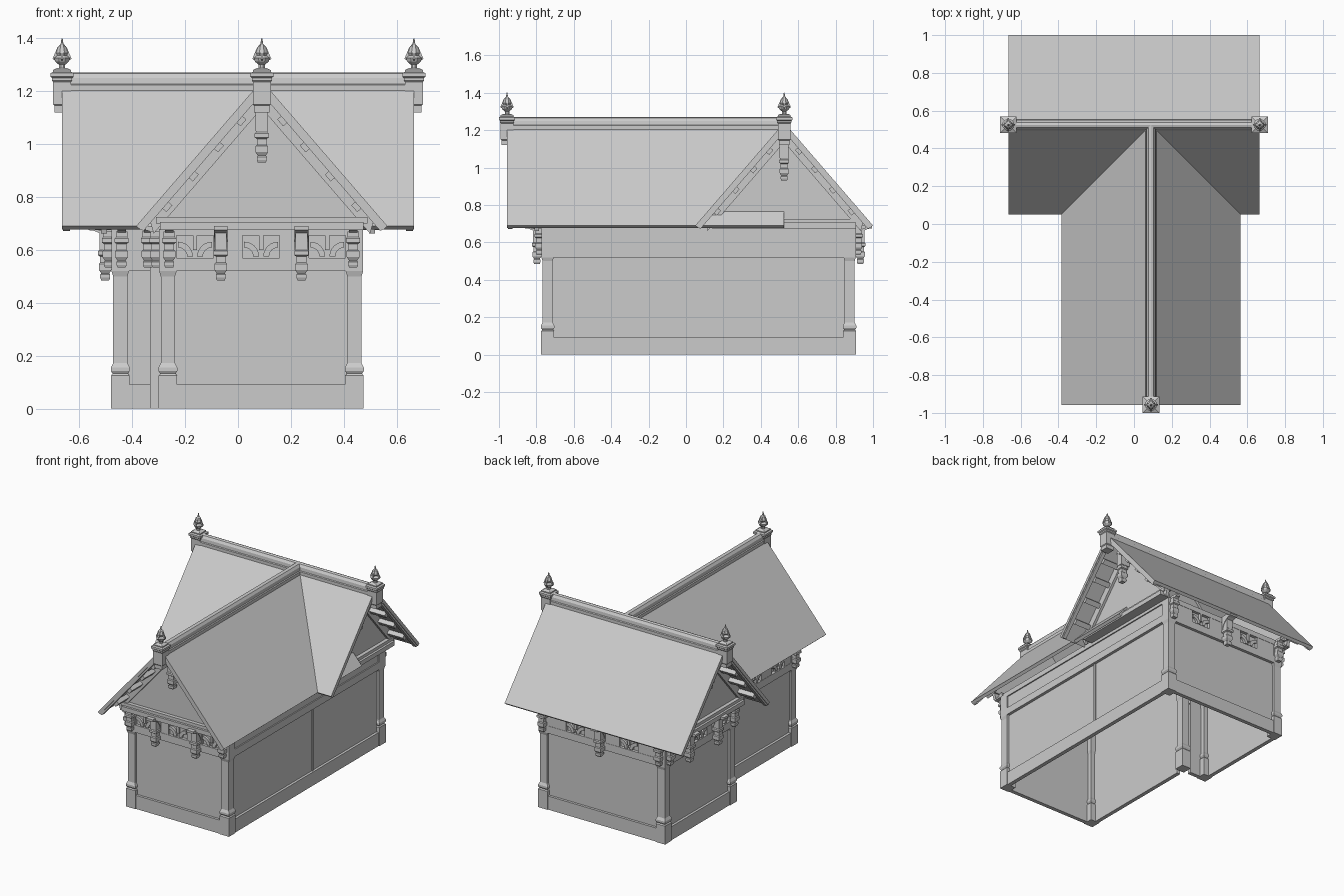
import bpy, bmesh, math
from mathutils import Matrix, Vector

cube = bpy.data.objects.get("Cube")
if cube:
    bpy.data.objects.remove(cube, do_unlink=True)

mat = bpy.data.materials.new("pale_grey")
mat.use_nodes = True
grey = (0.6, 0.6, 0.6, 1)
mat.diffuse_color = grey
mat.node_tree.nodes["Principled BSDF"].inputs["Base Color"].default_value = grey


def frame(x, y, turn=0):
    """Local x runs along a side, local -y points outward."""
    return Matrix.Translation((x, y, 0)) @ Matrix.Rotation(math.radians(turn), 4, 'Z')


def finish(name, bm, m):
    bmesh.ops.recalc_face_normals(bm, faces=bm.faces)
    bm.transform(m)
    mesh = bpy.data.meshes.new(name)
    bm.to_mesh(mesh)
    bm.free()
    mesh.materials.append(mat)
    ob = bpy.data.objects.new(name, mesh)
    bpy.context.collection.objects.link(ob)
    return ob


def extrude(name, m, pts, y0, y1):
    """Extrude an x-z outline along local y."""
    bm = bmesh.new()
    a = [bm.verts.new((x, y0, z)) for x, z in pts]
    b = [bm.verts.new((x, y1, z)) for x, z in pts]
    bm.faces.new(a)
    bm.faces.new(b[::-1])
    for i in range(len(a)):
        j = (i + 1) % len(a)
        bm.faces.new((a[i], b[i], b[j], a[j]))
    return finish(name, bm, m)


def box(name, m, x0, x1, y0, y1, z0, z1):
    return extrude(name, m, [(x0, z0), (x1, z0), (x1, z1), (x0, z1)], y0, y1)


def turned(name, m, x, y, profile, sides=4):
    """Stack rings of (half width, height) into a square or round turning."""
    bm = bmesh.new()
    rings = []
    for r, z in profile:
        rad = r / math.cos(math.pi / sides)
        ring = []
        for i in range(sides):
            a = math.tau * (i + 0.5) / sides
            ring.append(bm.verts.new((x + rad * math.cos(a), y + rad * math.sin(a), z)))
        rings.append(ring)
    for lo, hi in zip(rings, rings[1:]):
        for i in range(sides):
            j = (i + 1) % sides
            bm.faces.new((lo[i], lo[j], hi[j], hi[i]))
    bm.faces.new(rings[0][::-1])
    bm.faces.new(rings[-1])
    return finish(name, bm, m)


def arc(cx, cz, r, a0, a1, n=6):
    angles = [math.radians(a0 + (a1 - a0) * i / n) for i in range(n + 1)]
    return [(cx + r * math.cos(a), cz + r * math.sin(a)) for a in angles]


# Turned profiles
POST = [(.035, 0), (.035, .125), (.029, .132), (.036, .143), (.036, .155),
        (.027, .172), (.027, .5), (.033, .52), (.033, .68)]
DROP = [(.015, 0), (.019, .01), (.019, .022), (.015, .026), (.024, .04), (.024, .062),
        (.019, .067), (.019, .09), (.027, .095), (.027, .11), (.022, .115), (.022, .137)]
FINIAL = [(.012, 1.285), (.012, 1.3), (.026, 1.312), (.03, 1.325), (.018, 1.335),
          (.022, 1.345), (.014, 1.37), (.006, 1.375), (.002, 1.4)]
BLOCK = [(.029, 1.12), (.029, 1.145), (.034, 1.15), (.034, 1.235), (.038, 1.24), (.038, 1.25),
         (.044, 1.255), (.044, 1.268), (.034, 1.273), (.034, 1.28), (.02, 1.287)]


def drop(name, m, x, y, base):
    turned(name, m, x, y, [(r, z + base) for r, z in DROP])


def corbel(name, m, x, reach, half):
    """Concave bracket under an eave."""
    side = m @ Matrix.Translation((x, 0, 0)) @ Matrix.Rotation(math.radians(90), 4, 'Z')
    curve = arc(-reach, .585, .09, 90, 0)
    pts = [(-reach + (px + reach) * reach / .09, pz) for px, pz in curve]
    extrude(name, side, pts + [(.02, .585), (.02, .69), (-reach, .69)], -half, half)


def fretwork(m, x):
    """Open panel with a pair of curled leaves around a stem."""
    for s in (-1, 1):
        c = x + s * .064
        if s > 0:
            pts = arc(c, .575, .056, 90, 180) + arc(c, .575, .034, 180, 90)
        else:
            pts = arc(c, .575, .056, 0, 90) + arc(c, .575, .034, 90, 0)
        extrude("fret_leaf", m, pts, .002, .018)
    box("fret_stem", m, x - .008, x + .008, .002, .018, .6, .66)


def side(m, half, panels=(), drops=(), plain=False):
    """One wall with plinth, rails, frieze and brackets."""
    h = half - .03
    box("wall", m, -h, h, .022, .032, .05, .68)
    box("plinth", m, -h, h, .005, .032, 0, .092)
    box("frieze_lower_rail", m, -h, h, .002, .03, .52, .57)
    box("frieze_upper_rail", m, -h, h, .002, .03, .655, .69)
    if plain:
        box("frieze_board", m, -h, h, .01, .03, .56, .66)
        return
    # solid boards between the fretwork openings
    edges = [-h] + [e for p in sorted(panels) for e in (p - .07, p + .07)] + [h]
    for x0, x1 in zip(edges[::2], edges[1::2]):
        if x1 > x0:
            box("frieze_board", m, x0, x1, .004, .03, .56, .66)
    for p in panels:
        fretwork(m, p)
    for x in (-half + .04, half - .04):
        drop("corner_drop", m, x, -.008, .533)
        corbel("corner_corbel", m, x, .05, .016)
    for x in drops:
        drop("frieze_drop", m, x, -.022, .485)
        box("drop_stem", m, x - .022, x + .022, -.044, .01, .61, .7)
        corbel("frieze_corbel", m, x, .085, .026)


# Walls of the L-shaped body
three = (-.25, 0, .25)
side(frame(.0875, -.775), .3875, three, (-.1525, .1525))
side(frame(.475, .0675, 90), .8425, plain=True)
side(frame(-.0025, .91, 180), .4775, (-.2, .2), (0,))
side(frame(-.48, .525, -90), .385, three, (-.1525, .1525))
side(frame(-.39, .14), .09)
side(frame(-.3, -.3175, -90), .4575, three)
box("wall_seam", frame(.475, .15, 90), -.008, .008, .016, .024, .09, .52)

# Corner posts
for x, y in ((-.265, -.74), (.44, -.74), (.44, .875), (-.445, .875), (-.445, .175), (-.265, .175)):
    turned("corner_post", frame(x, y), 0, 0, POST)

# Roof measurements
HALF, EAVE, APEX = .475, .69, 1.24
SLOPE = (APEX - EAVE) / HALF


def roof_z(d, below=0):
    return APEX - d * SLOPE - below


def chevron(name, m, top, bottom, half, y0, y1):
    """Pair of sloping boards meeting at the ridge."""
    pts = [(-half, roof_z(half, top)), (0, APEX - top), (half, roof_z(half, top)),
           (half - .016, roof_z(half - .016, bottom)), (0, APEX - bottom),
           (-half + .016, roof_z(half - .016, bottom))]
    return extrude(name, m, pts, y0, y1)


def roof(m, length):
    chevron("roof", m, 0, .032, HALF, 0, length)
    cap = [(.032, 1.195), (.032, 1.224), (.026, 1.228), (.024, 1.25), (.013, 1.266)]
    pts = cap + [(0, 1.27)] + [(-x, z) for x, z in cap[::-1]]
    extrude("ridge_cap", m, pts, .02, length)


def gable(m):
    """Gable wall, rake trim, purlins, finial and hanging drop."""
    w = .425
    extrude("gable_wall", m, [(-w, .7), (w, .7), (0, roof_z(0, .03))], .165, .18)
    chevron("rake_trim", m, .03, .105, w, .148, .17)
    chevron("barge_board", m, .025, .05, HALF - .012, .004, .03)
    box("gable_tie", m, -.40, .40, .14, .18, .7, .725)
    box("gable_cornice", m, -.385, .385, .125, .2, .675, .705)
    tilt = math.atan(SLOPE)
    for s in (-1, 1):
        for d in (.36, .26, .165, .08):
            pm = m @ Matrix.Translation((s * d, 0, roof_z(d, .058))) @ Matrix.Rotation(s * tilt, 4, 'Y')
            box("purlin", pm, -.017, .017, .03, .17, -.014, .014)
    # finial on its block
    turned("finial_block", m, 0, 0, BLOCK)
    turned("finial", m, 0, 0, FINIAL, 8)
    for t in (0, 90):
        leaf = m @ Matrix.Rotation(math.radians(t), 4, 'Z')
        extrude("finial_leaf", leaf, [(-.036, 1.322), (0, 1.3), (.036, 1.322), (.018, 1.365),
                                      (0, 1.385), (-.018, 1.365)], -.004, .004)
    # hanging drop and its arm
    drop("gable_drop", m, 0, .125, .93)
    box("gable_drop_stem", m, -.024, .024, .1, .165, 1.05, 1.15)


front = frame(.09, -.957)
right = frame(.665, .525, 90)
left = frame(-.665, .525, -90)
roof(front, 1.482)
roof(left, 1.33)
for g in (front, right, left):
    gable(g)
